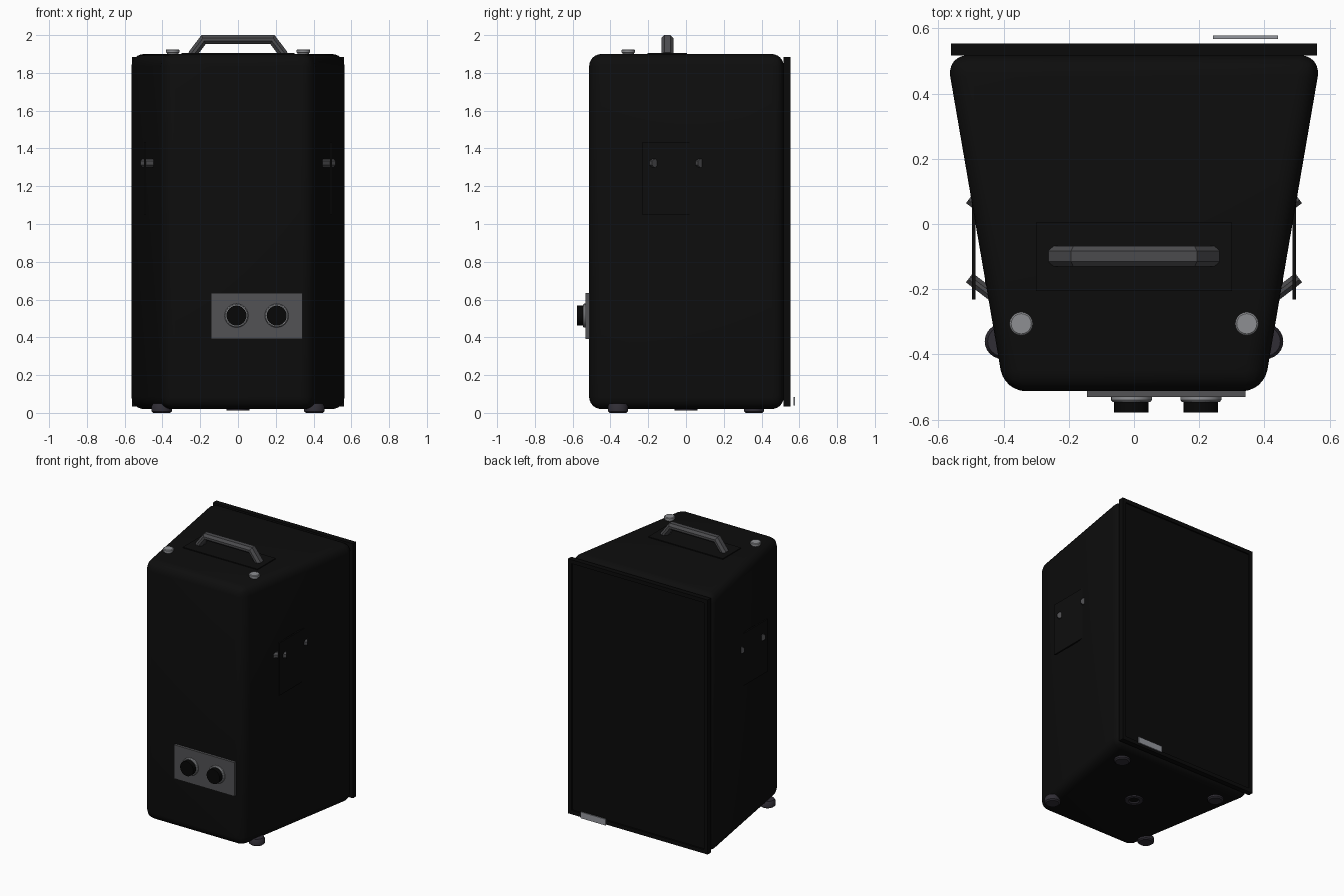
import bpy, bmesh, math
from mathutils import Vector

if "Cube" in bpy.data.objects:
    bpy.data.objects.remove(bpy.data.objects["Cube"])


def mat(name, r, g, b):
    m = bpy.data.materials.new(name)
    m.diffuse_color = (r, g, b, 1)
    m.use_nodes = True
    m.node_tree.nodes["Principled BSDF"].inputs["Base Color"].default_value = m.diffuse_color
    return m


BLACK = mat("cabinet black", .004, .004, .004)
GRILLE = mat("grille black", .003, .003, .003)
JET = mat("connector black", .002, .002, .002)
GREY = mat("handle grey", .07, .07, .075)
PLATE = mat("plate grey", .085, .085, .09)
LIGHT = mat("light metal", .27, .275, .29)
RUBBER = mat("rubber", .03, .027, .036)
BADGE = mat("badge silver", .3, .31, .34)


def finish(bm, name, material, smooth=False):
    bmesh.ops.recalc_face_normals(bm, faces=bm.faces)
    me = bpy.data.meshes.new(name)
    bm.to_mesh(me)
    bm.free()
    ob = bpy.data.objects.new(name, me)
    bpy.context.collection.objects.link(ob)
    me.materials.append(material)
    if smooth:
        bpy.ops.object.select_all(action='DESELECT')
        ob.select_set(True)
        bpy.context.view_layer.objects.active = ob
        bpy.ops.object.shade_smooth_by_angle(angle=math.radians(35))
    return ob


def box(name, lo, hi, material):
    bm = bmesh.new()
    bmesh.ops.create_cube(bm, size=1)
    for v in bm.verts:
        v.co = Vector([lo[i] + (v.co[i] + .5) * (hi[i] - lo[i]) for i in range(3)])
    return finish(bm, name, material)


def turned(name, profile, place, material, n=24):
    """Revolve (radius, height) points; place maps local xyz to world."""
    bm = bmesh.new()
    rings = [[bm.verts.new(place(r * math.cos(2 * math.pi * k / n),
                                 r * math.sin(2 * math.pi * k / n), h))
              for k in range(n)] for r, h in profile]
    for a, b in zip(rings, rings[1:]):
        for k in range(n):
            bm.faces.new((a[k], a[(k + 1) % n], b[(k + 1) % n], b[k]))
    bm.faces.new(rings[0])
    bm.faces.new(rings[-1])
    return finish(bm, name, material, True)


def bar(name, path, thick, width, chamfer, place, material):
    """Chamfered bar swept along a flat path with mitred corners."""
    a, b, c = thick / 2, width / 2, chamfer
    section = [(a, b - c), (a - c, b), (c - a, b), (-a, b - c),
               (-a, c - b), (c - a, -b), (a - c, -b), (a, c - b)]
    pts = [Vector(p) for p in path]
    bm, rings = bmesh.new(), []
    for i, p in enumerate(pts):
        d0 = (p - pts[i - 1]).normalized() if i else (pts[1] - p).normalized()
        d1 = (pts[i + 1] - p).normalized() if i < len(pts) - 1 else d0
        n0, n1 = Vector((-d0.y, d0.x)), Vector((-d1.y, d1.x))
        m = (n0 + n1).normalized()
        m /= m.dot(n0)
        rings.append([bm.verts.new(place(*(p + m * s), w)) for s, w in section])
    for r, q in zip(rings, rings[1:]):
        for k in range(8):
            bm.faces.new((r[k], r[(k + 1) % 8], q[(k + 1) % 8], q[k]))
    bm.faces.new(rings[0])
    bm.faces.new(rings[-1])
    return finish(bm, name, material)


# Tapered cabinet with rounded edges
bm = bmesh.new()
plan = [(-.398, -.513), (.398, -.513), (.575, .518), (-.575, .518)]
low = [bm.verts.new((x, y, .02)) for x, y in plan]
high = [bm.verts.new((x, y, 1.9)) for x, y in plan]
bm.faces.new(low)
bm.faces.new(high)
for k in range(4):
    j = (k + 1) % 4
    bm.faces.new((low[k], low[j], high[j], high[k]))
bmesh.ops.bevel(bm, geom=bm.edges[:], offset=.065, segments=6, profile=.5,
                affect='EDGES', clamp_overlap=True)
finish(bm, "cabinet", BLACK, True)

# Speaker grille: framed slab with a slightly sunk panel
grille = box("grille", (-.562, .517, .035), (.562, .554, 1.885), GRILLE)
bm = bmesh.new()
bm.from_mesh(grille.data)
bm.faces.ensure_lookup_table()
face = max(bm.faces, key=lambda f: f.calc_center_median().y)
bmesh.ops.inset_region(bm, faces=[face], thickness=.04)
bmesh.ops.inset_region(bm, faces=[face], thickness=.002, depth=-.008)
bm.to_mesh(grille.data)
bm.free()
box("grille_mount", (-.5, .50, .1), (.5, .52, 1.82), BLACK)
box("blank_badge", (.242, .568, .04), (.442, .578, .085), BADGE)

# Top carrying handle and its base plate
box("top_handle_plate", (-.3, -.205, 1.89), (.3, .005, 1.906), BLACK)
bar("top_handle", [(-.244, 1.895), (-.182, 1.9765), (.182, 1.9765), (.244, 1.895)],
    .047, .064, .016, lambda u, v, w: (u, -.099 + w, v), GREY)

for s, side in ((-1, "left"), (1, "right")):
    # Side handles: flat plate with an inward facing bar
    lo, hi = sorted((s * .486, s * .497))
    box(side + "_handle_plate", (lo, -.232, 1.05), (hi, .06, 1.432), BLACK)
    bar(side + "_handle",
        [(-.165, .505), (-.215, .44), (.03, .44), (.078, .505)],
        .035, .045, .012,
        lambda u, v, w, s=s: (s * v, u, 1.322 + w), GREY)
    # Top bolts
    turned(side + "_top_bolt",
           [(.03, 1.89), (.03, 1.906), (.036, 1.907), (.036, 1.921), (.031, 1.925)],
           lambda x, y, z, s=s: (s * .346 + x, -.306 + y, z), LIGHT, 20)
    # Rubber feet
    for y0, end in ((-.36, "front"), (.36, "back")):
        turned(f"{side}_{end}_foot",
               [(.044, 0), (.054, .008), (.054, .035), (.045, .05)],
               lambda x, y, z, s=s, y0=y0: (s * .404 + x, y0 + y, z), RUBBER)

# Pole socket under the cabinet
turned("pole_socket", [(.03, .021), (.036, .012), (.06, .012), (.065, .03)],
       lambda x, y, z: (x, y, z), RUBBER)

# Connector plate with two round sockets
box("connector_plate", (-.144, -.531, .39), (.342, -.505, .636), PLATE)
for x0, side in ((-.008, "left"), (.205, "right")):
    turned(side + "_connector_ring",
           [(.063, .52), (.063, .54), (.058, .546)],
           lambda x, y, z, x0=x0: (x0 + x, -z, .515 + y), LIGHT)
    turned(side + "_connector",
           [(.053, .53), (.053, .578)],
           lambda x, y, z, x0=x0: (x0 + x, -z, .515 + y), JET)
